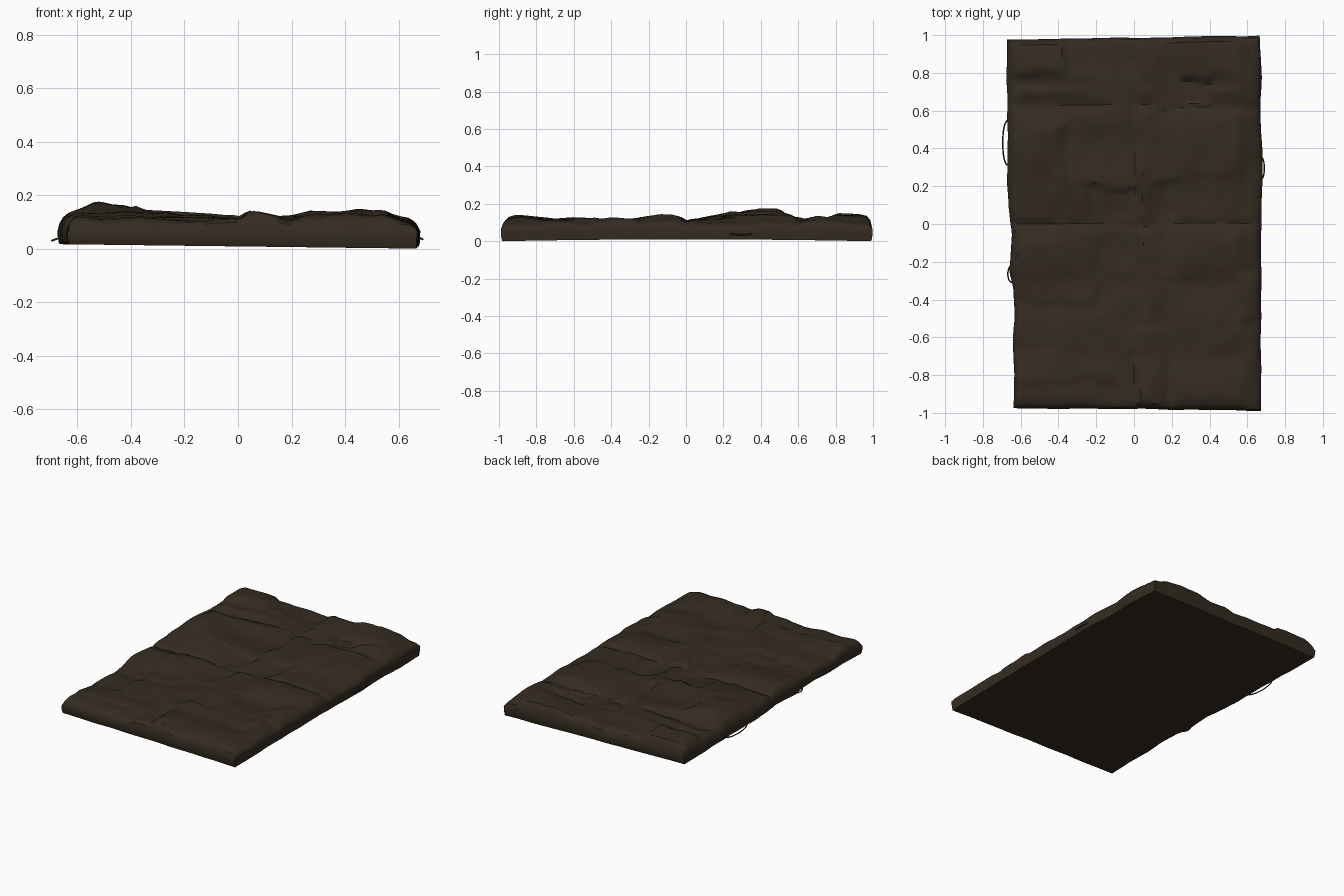
import bpy, bmesh, math
from mathutils import Vector, noise

if "Cube" in bpy.data.objects:
    bpy.data.objects.remove(bpy.data.objects["Cube"])

cloth = bpy.data.materials.new("dark brown")
cloth.diffuse_color = (0.035, 0.025, 0.0155, 1)
cloth.use_nodes = True
cloth.node_tree.nodes["Principled BSDF"].inputs["Base Color"].default_value = cloth.diffuse_color

# Highest outline seen from the front (by x) and from the side (by y)
PROFILE_X = [(-.68, .12), (-.64, .132), (-.59, .15), (-.53, .186), (-.41, .18), (-.35, .145),
             (-.2, .137), (0, .124), (.05, .145), (.15, .123), (.2, .125), (.27, .142),
             (.37, .138), (.45, .153), (.55, .142), (.6, .122), (.68, .11)]
PROFILE_Y = [(-1, .125), (-.9, .142), (-.7, .122), (-.5, .138), (-.3, .12), (-.1, .15), (0, .125),
             (.2, .155), (.4, .187), (.5, .184), (.56, .147), (.63, .122), (.7, .147),
             (.75, .133), (.82, .15), (1, .142)]
LEFT = [(-1, -.64), (-.35, -.635), (-.25, -.665), (-.05, -.645), (.1, -.667), (1, -.675)]
RIGHT = [(-1, .67), (0, .675), (.3, .68), (1, .667)]
# Folded patches: x0, x1, y0, y1, height change
PATCHES = [(-.7, -.38, .80, 1.1, .016), (-.38, .0, .8, 1.1, -.004), (-.38, .02, .2, .55, .008),
           (.25, .41, .65, .77, -.02), (.55, .7, -.5, -.28, .014), (.02, .17, -1.1, -.55, .012),
           (.08, .26, .02, .23, -.014), (-.24, .02, .02, .2, -.012), (-.42, -.2, -.39, 0, .008),
           (.0, .55, -.3, .0, .006), (.1, .7, .6, .62, -.012), (-.7, -.4, -.68, -.4, -.010),
           (.2, .6, .28, .58, .006), (-.7, -.1, -1.1, -.84, -.010)]


def curve_at(points, t):
    for (a, va), (b, vb) in zip(points, points[1:]):
        if t <= b:
            return va + (vb - va) * max(0, (t - a) / (b - a))
    return points[-1][1]


def step(a, t, w=.03):
    k = min(1, max(0, (t - a) / w + .5))
    return k * k * (3 - 2 * k)


def wob(a, b, c=0.0):
    return noise.noise(Vector((a, b, c)))


def spread(n):
    # grid positions 0..1, denser close to both edges
    edge = [0, .005, .015, .03]
    mid = [.05 + .9 * i / n for i in range(n + 1)]
    return edge + mid + [1 - e for e in reversed(edge)]


def plan(u, v):
    y = -1 + 2 * v
    x0 = curve_at(LEFT, y) + .009 * wob(7 * y, 3.3)
    x1 = curve_at(RIGHT, y) + .009 * wob(7 * y, 9.3)
    x = x0 + (x1 - x0) * u
    yf = -.973 - .016 * u + .006 * wob(6 * x, 5.3)
    yb = .976 + .021 * u + .005 * wob(6 * x, 8.3)
    return x, yf + (yb - yf) * v, x1 - x0, yb - yf


def bottom(x, y):
    return max(0, .008 - .008 * x / .67 + .010 * (1 - y * y))


def facet(x, y):
    # irregular cloth facets meeting at creases
    p = Vector((5 * x + .4 * wob(3 * x, 3 * y, 7), 5 * y + .4 * wob(3 * x, 3 * y, 17), 0))
    dist, pts = noise.voronoi(p)
    return dist[0] - .5


def top(u, v):
    x, y, w, l = plan(u, v)
    cap = min(curve_at(PROFILE_X, x), curve_at(PROFILE_Y, y))
    # soft dents, facets and folds
    h = cap - .013 - .020 * wob(3.4 * x, 3.4 * y, 2) - .010 * abs(wob(8 * x, 5 * y, 4))
    h += .016 * facet(x, y)
    for x0, x1, y0, y1, dh in PATCHES:
        j = .05 * wob(6 * x, 6 * y, 11)
        h += dh * step(x0, x + j) * (1 - step(x1, x + j)) * step(y0, y - j) * (1 - step(y1, y - j))
    # seams across the middle
    h -= .010 * math.exp(-((y + .02 * wob(5 * x, 1.3)) / .018) ** 2)
    h -= .008 * math.exp(-((x - .02 + .03 * wob(5 * y, 2.3)) / .02) ** 2)
    h = min(h, cap)
    # rounded rim
    for d in (min(u, 1 - u) * w, min(v, 1 - v) * l):
        k = min(1, d / .045)
        h = .066 + (h - .066) * math.sqrt(1 - (1 - k) ** 2)
    return Vector((x, y, h))


def finish(name, bm):
    mesh = bpy.data.meshes.new(name)
    bmesh.ops.recalc_face_normals(bm, faces=bm.faces)
    bm.to_mesh(mesh)
    bm.free()
    ob = bpy.data.objects.new(name, mesh)
    bpy.context.collection.objects.link(ob)
    mesh.materials.append(cloth)
    return ob


# Rumpled slab: top sheet, rounded walls, flat underside
us, vs = spread(60), spread(90)
bm = bmesh.new()
grid = [[bm.verts.new(top(u, v)) for u in us] for v in vs]
for r0, r1 in zip(grid, grid[1:]):
    for i in range(len(us) - 1):
        bm.faces.new((r0[i], r0[i + 1], r1[i + 1], r1[i]))
rim = (grid[0] + [r[-1] for r in grid[1:-1]] + grid[-1][::-1] + [r[0] for r in grid[-2:0:-1]])
prev = rim
for level, inset in ((.55, .0), (.2, .003), (0, .008)):
    ring = []
    for v in rim:
        x, y, z = v.co
        b = bottom(x, y)
        n = .008 * wob(9 * x, 9 * y, level * 3) if level else 0
        ring.append(bm.verts.new((x * (1 - inset) - math.copysign(abs(n) * (abs(x) > .6), x),
                                  y * (1 - inset), b + (z - b) * level)))
    for i in range(len(rim)):
        j = (i + 1) % len(rim)
        bm.faces.new((prev[i], prev[j], ring[j], ring[i]))
    prev = ring
center = bm.verts.new((0, 0, .018))
for i in range(len(prev)):
    bm.faces.new((prev[i], prev[(i + 1) % len(prev)], center))
slab = finish("rumpled_slab", bm)
bpy.context.view_layer.objects.active = slab
slab.select_set(True)
bpy.ops.object.shade_smooth_by_angle(angle=math.radians(35))


# Loose thread loops on the long sides
def loop(name, x_in, x_out, y0, y1, z):
    cu = bpy.data.curves.new(name, 'CURVE')
    cu.dimensions = '3D'
    cu.bevel_depth = .004
    cu.bevel_resolution = 1
    cu.use_fill_caps = True
    sp = cu.splines.new('POLY')
    n = 14
    sp.points.add(n)
    for i in range(n + 1):
        a = math.pi * i / n
        s = math.sin(a) ** .6 if 0 < i < n else 0
        sp.points[i].co = (x_in + (x_out - x_in) * s, (y0 + y1) / 2 - (y1 - y0) / 2 * math.cos(a),
                           z + .015 * (1 - s), 1)
    cu.materials.append(cloth)
    bpy.context.collection.objects.link(bpy.data.objects.new(name, cu))


loop("left_loop", -.655, -.695, .31, .55, .03)
loop("right_loop", .655, .69, .23, .36, .035)
loop("left_small_loop", -.635, -.668, -.31, -.22, .035)
